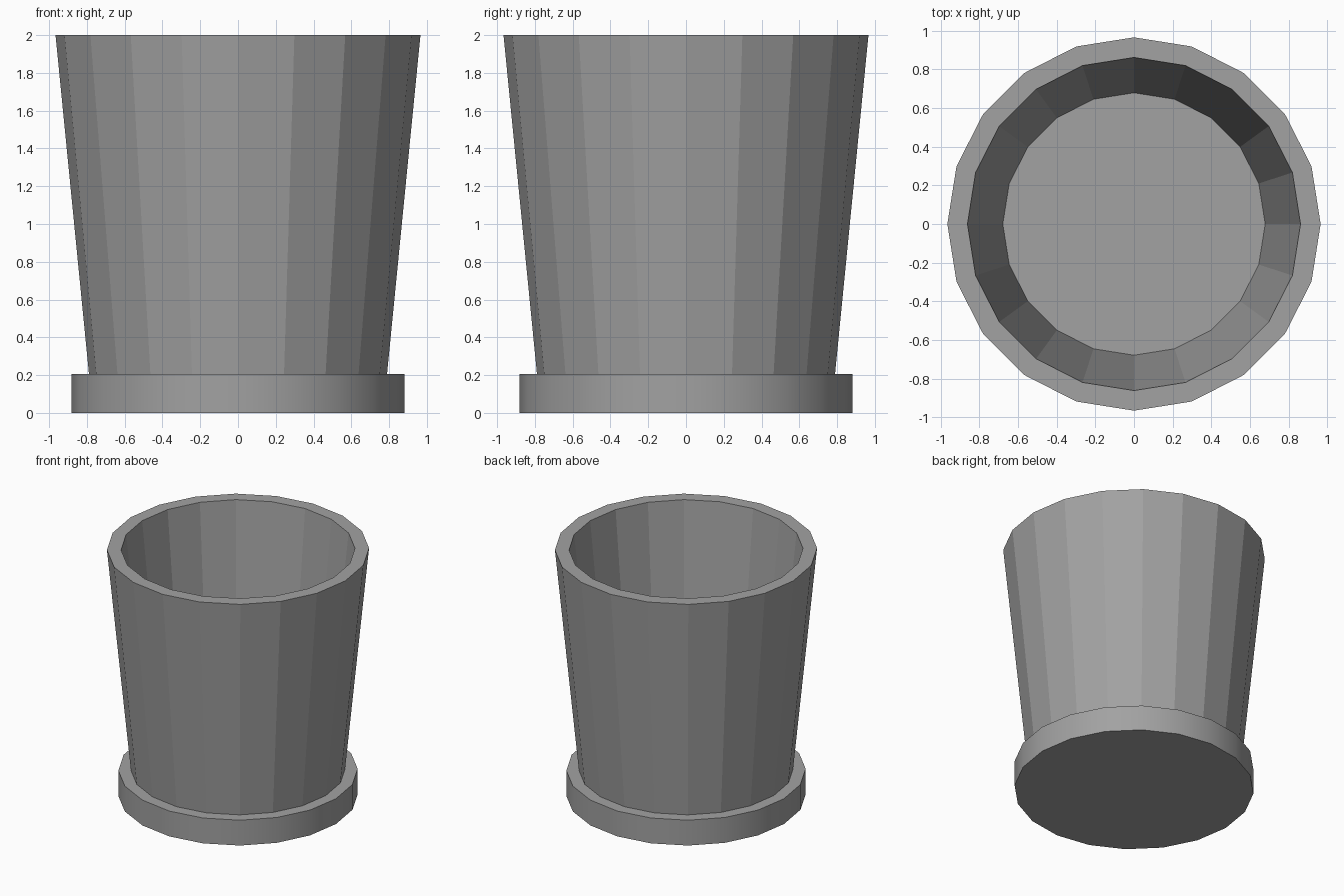
import bpy
import bmesh
from math import cos, sin, tau

if "Cube" in bpy.data.objects:
    bpy.data.objects.remove(bpy.data.objects["Cube"], do_unlink=True)

SIDES = 20
SAUCER_TOP = 0.206

# Single clay colour
clay = bpy.data.materials.new("grey_clay")
clay.use_nodes = True
GREY = (0.36, 0.36, 0.36, 1)
clay.diffuse_color = GREY
clay.node_tree.nodes["Principled BSDF"].inputs["Base Color"].default_value = GREY


def lathe(name, profile, capped=False):
    """Spin (radius, z) points, listed from bottom outside, into a faceted part."""
    bm = bmesh.new()
    rings = [[bm.verts.new((r * cos(tau * i / SIDES), r * sin(tau * i / SIDES), z))
              for i in range(SIDES)] for r, z in profile]
    for low, high in zip(rings, rings[1:]):
        for i in range(SIDES):
            j = (i + 1) % SIDES
            bm.faces.new((low[i], low[j], high[j], high[i]))
    if capped:
        bm.faces.new(rings[0][::-1])
        bm.faces.new(rings[-1])
    mesh = bpy.data.meshes.new(name)
    bm.to_mesh(mesh)
    bm.free()
    mesh.materials.append(clay)
    obj = bpy.data.objects.new(name, mesh)
    bpy.context.collection.objects.link(obj)
    return obj


# Tapered pot wall, with the saucer top as its floor
lathe("pot_wall", [(0.789, SAUCER_TOP), (0.966, 2), (0.862, 2), (0.679, SAUCER_TOP)])

# Solid saucer with a smooth rim
saucer = lathe("saucer", [(0.882, 0), (0.882, SAUCER_TOP)], capped=True)
bpy.ops.object.select_all(action="DESELECT")
saucer.select_set(True)
bpy.context.view_layer.objects.active = saucer
bpy.ops.object.shade_smooth_by_angle(angle=0.6)
